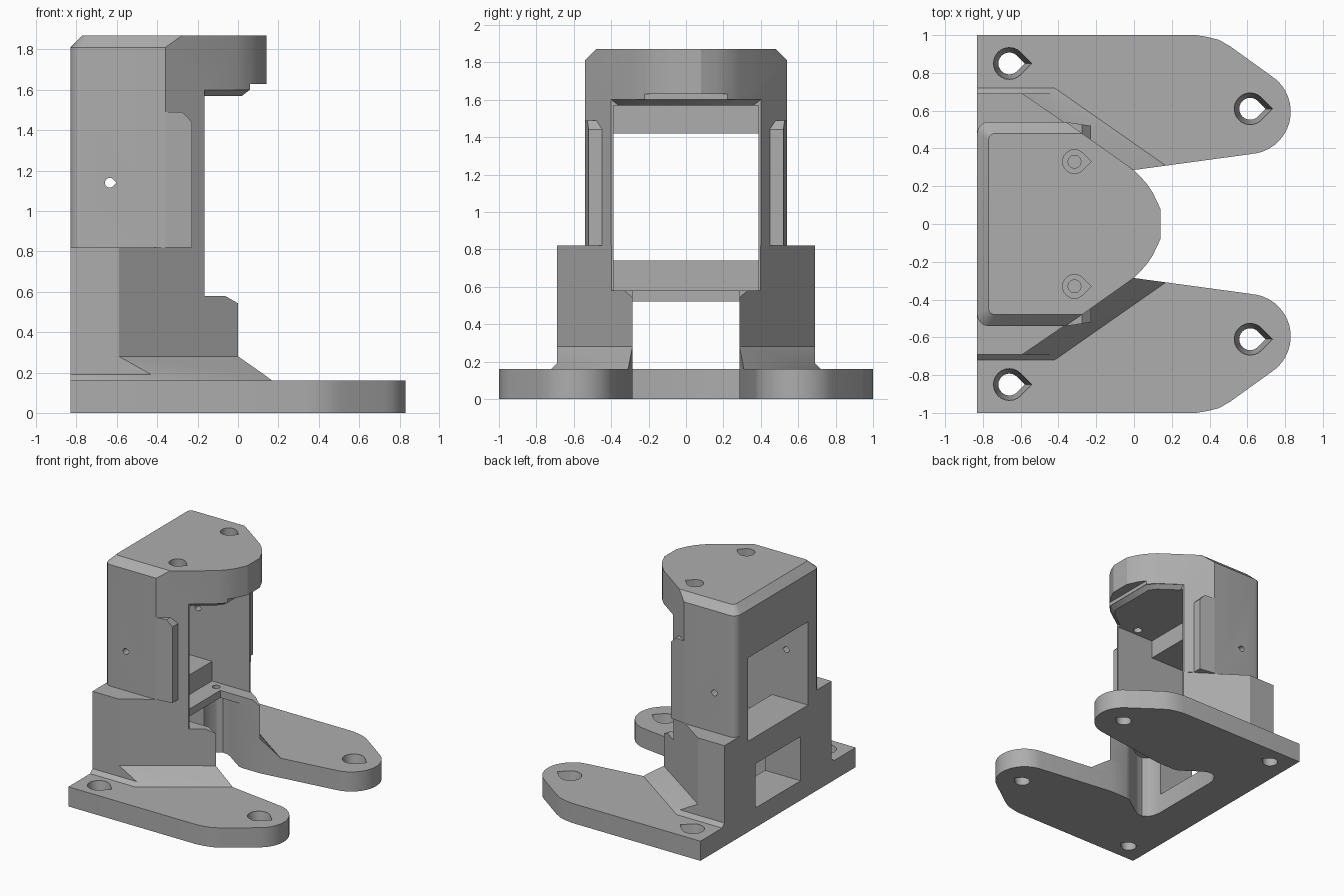
import bpy, bmesh, math

cube = bpy.data.objects.get("Cube")
if cube:
    bpy.data.objects.remove(cube, do_unlink=True)

grey = bpy.data.materials.new("plain grey")
grey.use_nodes = True
grey.diffuse_color = (0.42, 0.42, 0.42, 1)
grey.node_tree.nodes["Principled BSDF"].inputs["Base Color"].default_value = (0.42, 0.42, 0.42, 1)


def loft(name, levels, axis="z"):
    """Solid through same-length outlines, each given as (points, height)."""
    bm = bmesh.new()
    rings = []
    for pts, h in levels:
        rings.append([bm.verts.new((a, b, h) if axis == "z" else (a, h, b)) for a, b in pts])
    n = len(rings[0])
    for low, high in zip(rings, rings[1:]):
        for i in range(n):
            j = (i + 1) % n
            bm.faces.new((low[i], low[j], high[j], high[i]))
    bm.faces.new(rings[0][::-1])
    bm.faces.new(rings[-1])
    bmesh.ops.recalc_face_normals(bm, faces=bm.faces)
    mesh = bpy.data.meshes.new(name)
    bm.to_mesh(mesh)
    bm.free()
    mesh.materials.append(grey)
    ob = bpy.data.objects.new(name, mesh)
    bpy.context.collection.objects.link(ob)
    return ob


def prism(name, pts, lo, hi, axis="z"):
    return loft(name, [(pts, lo), (pts, hi)], axis)


def box(name, x0, x1, y, z0, z1):
    return prism(name, [(x0, -y), (x1, -y), (x1, y), (x0, y)], z0, z1)


def both(half):
    """Complete a +y half outline by mirroring it."""
    return half + [(x, -y) for x, y in reversed(half)]


def arc(cx, cy, r, start, end, steps):
    angles = [math.radians(start + (end - start) * i / steps) for i in range(steps + 1)]
    return [(cx + r * math.cos(a), cy + r * math.sin(a)) for a in angles]


def teardrop(cx, cy, r):
    return arc(cx, cy, r, 45, 315, 18) + [(cx + r * 1.41, cy)]


def cut(ob, cutters):
    bpy.context.view_layer.objects.active = ob
    for c in cutters:
        mod = ob.modifiers.new("cut", "BOOLEAN")
        mod.operation = "DIFFERENCE"
        mod.solver = "EXACT"
        mod.object = c
        bpy.ops.object.modifier_apply(modifier=mod.name)


# Solid parts
plate_half = ([(-0.83, 1), (0.33, 1), (0.39, 0.99), (0.45, 0.975), (0.51, 0.94)]
              + arc(0.605, 0.595, 0.225, 57, -88, 16))
base_plate = prism("base_plate", both(plate_half), 0, 0.16)

foot_flare = loft("foot_flare", [
    (both([(-0.83, 0.72), (-0.42, 0.72), (0.17, 0.308)]), 0.16),
    (both([(-0.83, 0.69), (-0.43, 0.69), (0.13, 0.303)]), 0.19),
    (both([(-0.83, 0.69), (-0.59, 0.69), (0, 0.286)]), 0.28)])

lower_body = prism("lower_body", both([(-0.83, 0.69), (-0.59, 0.69), (0, 0.286)]), 0.16, 0.82)

nose = [(0, 0.285), (0.035, 0.25), (0.07, 0.21), (0.1, 0.165), (0.14, 0.08)]
tower_side = both(arc(-0.77, 0.48, 0.06, 180, 90, 5) + [(-0.36, 0.54)] + nose)
tower_top = both(arc(-0.735, 0.445, 0.035, 180, 90, 5) + [(-0.275, 0.48)] + nose)
tower = loft("tower", [(tower_side, 0.82), (tower_side, 1.81), (tower_top, 1.87)])

hood_rim = loft("hood_rim", [
    (both([(-0.165, 0.36), (-0.02, 0.255), (0.02, 0.2)]), 1.57),
    (both([(-0.165, 0.4), (0, 0.28), (0.058, 0.21)]), 1.6)])

# Side tabs with a sloped top corner
tabs = []
for side, label in ((1, "left"), (-1, "right")):
    tab = prism("side_tab_" + label,
                [(-0.36, 0.82), (-0.228, 0.82), (-0.228, 1.44), (-0.275, 1.49), (-0.36, 1.49)],
                side * 0.45, side * 0.54, "y")
    for v in tab.data.vertices:
        if abs(v.co.y) > 0.5:
            v.co.y -= side * 0.15 * (v.co.x + 0.36)
    tabs.append(tab)

# Cutters
slot_half = [(-0.51, 0.31), (-0.50, 0.36), (-0.475, 0.40), (-0.435, 0.425), (-0.39, 0.42),
             (-0.35, 0.4), (-0.2, 0.295), (-0.16, 0.286), (0, 0.286), (0.7, 0.381)]
slot = prism("slot_cutter", both(slot_half), -0.1, 0.52)
floor_gap = box("floor_gap_cutter", -0.36, 0.6, 0.286, 0.4, 0.7)
low_window = box("low_window_cutter", -1, -0.42, 0.29, 0.1, 0.52)
front_open = prism("front_opening_cutter",
                   [(-0.165, 0.58), (-0.065, 0.58), (0.005, 0.54), (0.5, 0.54), (0.5, 1.6), (-0.165, 1.6)],
                   -1.2, 1.2, "y")
cavity = prism("cavity_cutter",
               [(-1, 0.74), (-0.505, 0.74), (-0.505, 0.58), (-0.1, 0.58),
                (-0.1, 1.57), (-0.505, 1.57), (-0.505, 1.42), (-1, 1.42)],
               -0.387, 0.387, "y")
nose_notch = box("nose_notch_cutter", 0.06, 0.4, 0.5, 1.5, 1.63)
side_pin = prism("side_pin_cutter", teardrop(-0.635, 1.14, 0.024), -1, 1, "y")

plate_holes, top_holes, floor_holes = [], [], []
for s in (1, -1):
    for x, y in ((-0.66, 0.85), (0.615, 0.61)):
        big, small = teardrop(x, y * s, 0.084), teardrop(x, y * s, 0.058)
        plate_holes.append(loft("plate_hole_cutter",
                                [(small, -0.1), (small, 0.07), (big, 0.15), (big, 0.3)]))
    top_holes.append(prism("top_recess_cutter", teardrop(-0.315, 0.33 * s, 0.063), 1.78, 2))
    top_holes.append(prism("top_hole_cutter", arc(-0.315, 0.33 * s, 0.034, 0, 345, 23), 1.5, 1.9))
    floor_holes.append(prism("floor_hole_cutter", arc(-0.42, 0.32 * s, 0.03, 0, 345, 23), 0.535, 0.65))

# Carve each part
cut(base_plate, [slot] + plate_holes)
cut(foot_flare, [slot, low_window])
cut(lower_body, [slot, low_window, floor_gap, front_open, cavity] + floor_holes)
cut(tower, [front_open, cavity, nose_notch, side_pin] + top_holes)

cutters = [slot, floor_gap, low_window, front_open, cavity, nose_notch, side_pin]
for c in cutters + plate_holes + top_holes + floor_holes:
    bpy.data.objects.remove(c, do_unlink=True)

# Smooth curved walls, keep edges sharp
bpy.ops.object.select_all(action="DESELECT")
for ob in [base_plate, foot_flare, lower_body, tower, hood_rim] + tabs:
    ob.select_set(True)
bpy.context.view_layer.objects.active = base_plate
bpy.ops.object.shade_smooth_by_angle(angle=math.radians(25))
